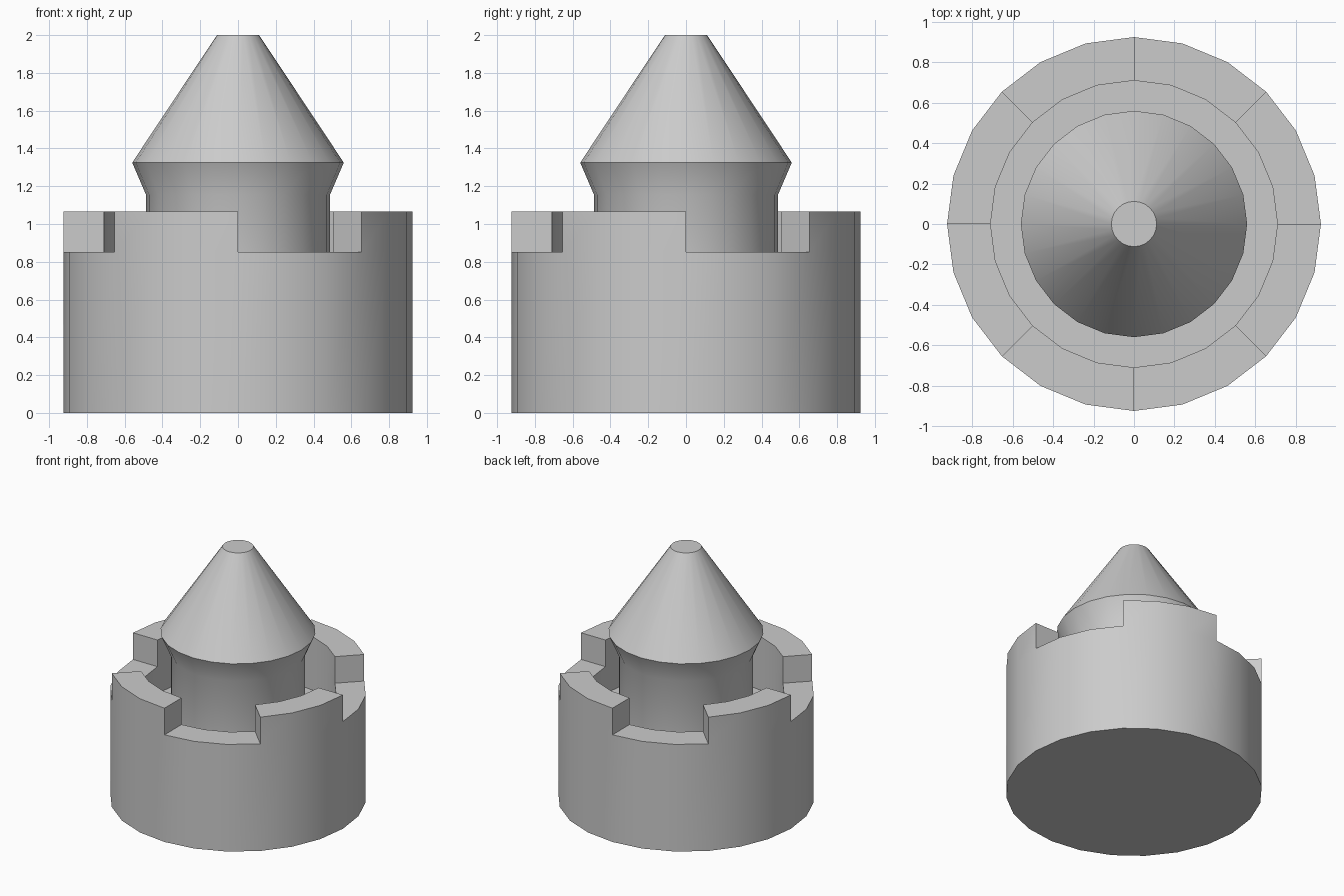
import bpy, bmesh, math

if "Cube" in bpy.data.objects:
    bpy.data.objects.remove(bpy.data.objects["Cube"])

SIDES = 24


def lathe(bm, profile):
    """Revolve (radius, z) points around z and cap both ends."""
    rings = []
    for r, z in profile:
        rings.append([bm.verts.new((r * math.cos(2 * math.pi * i / SIDES),
                                    r * math.sin(2 * math.pi * i / SIDES), z))
                      for i in range(SIDES)])
    bands = []
    for a, b in zip(rings, rings[1:]):
        bands.append([bm.faces.new((a[i], a[(i + 1) % SIDES], b[(i + 1) % SIDES], b[i]))
                      for i in range(SIDES)])
    bm.faces.new(rings[0][::-1])
    bm.faces.new(rings[-1])
    return bands


def finish(bm, name):
    bmesh.ops.recalc_face_normals(bm, faces=bm.faces[:])
    mesh = bpy.data.meshes.new(name)
    bm.to_mesh(mesh)
    bm.free()
    ob = bpy.data.objects.new(name, mesh)
    bpy.context.collection.objects.link(ob)
    bpy.ops.object.select_all(action='DESELECT')
    ob.select_set(True)
    bpy.context.view_layer.objects.active = ob
    bpy.ops.object.shade_smooth_by_angle(angle=math.radians(30))
    return ob


# Hollowed drum base: wall, rim, groove and floor
FLOOR, RIM, TOP = 0.64, 0.853, 1.065
bm = bmesh.new()
bands = lathe(bm, [(0.925, 0), (0.925, RIM), (0.71, RIM), (0.71, FLOOR)])

# Four raised teeth on every second eighth of the rim
teeth = [f for i, f in enumerate(bands[1]) if (i // 3) % 2 == 1]
new = bmesh.ops.extrude_face_region(bm, geom=teeth)["geom"]
bmesh.ops.delete(bm, geom=[f for f in teeth if f.is_valid], context='FACES_ONLY')
bmesh.ops.translate(bm, vec=(0, 0, TOP - RIM),
                    verts=[v for v in new if isinstance(v, bmesh.types.BMVert)])
finish(bm, "toothed_base")

# Centre post with flared collar and blunt cone tip
bm = bmesh.new()
lathe(bm, [(0.487, FLOOR - 0.05), (0.487, 1.155), (0.56, 1.325), (0.112, 2.0)])
finish(bm, "pointed_post")
